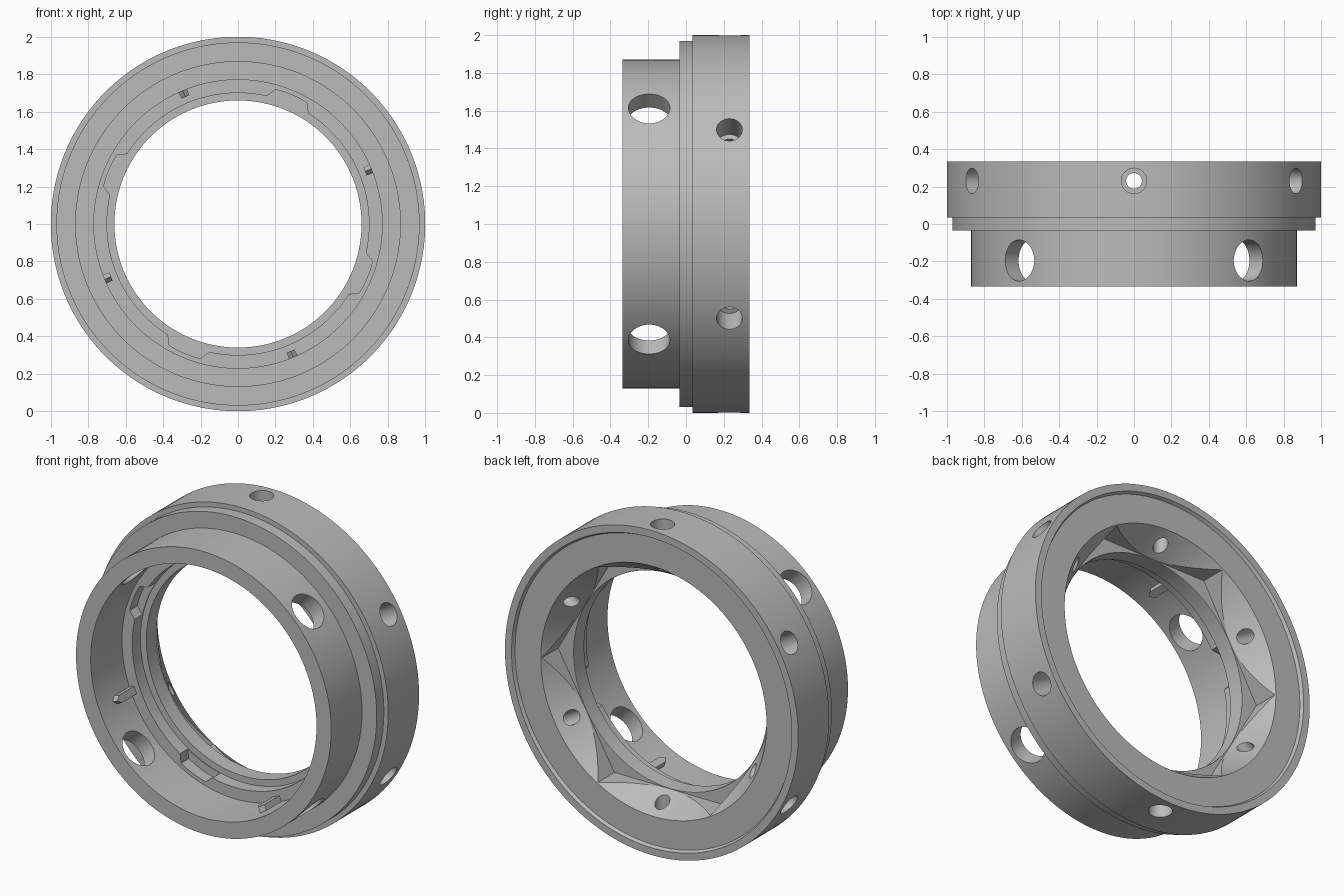
import bpy, bmesh, math
from math import radians, sin, cos, tau

cube = bpy.data.objects.get("Cube")
if cube:
    bpy.data.objects.remove(cube, do_unlink=True)

grey = bpy.data.materials.new("machined_grey")
grey.use_nodes = True
grey.diffuse_color = (0.5, 0.5, 0.5, 1)
grey.node_tree.nodes["Principled BSDF"].inputs["Base Color"].default_value = (0.5, 0.5, 0.5, 1)


def polar(angle, r, y):
    """Point around the ring axis, angle in degrees from the top."""
    a = radians(angle)
    return (r * sin(a), y, 1 + r * cos(a))


def finish(bm, name):
    bmesh.ops.recalc_face_normals(bm, faces=bm.faces)
    mesh = bpy.data.meshes.new(name)
    bm.to_mesh(mesh)
    bm.free()
    obj = bpy.data.objects.new(name, mesh)
    bpy.context.collection.objects.link(obj)
    mesh.materials.append(grey)
    return obj


def loft(bm, loops, closed=False):
    """Skin a list of equal point loops, capping the ends unless closed."""
    rings = [[bm.verts.new(p) for p in loop] for loop in loops]
    n = len(rings[0])
    pairs = list(zip(rings, rings[1:]))
    if closed:
        pairs.append((rings[-1], rings[0]))
    else:
        bm.faces.new(rings[0])
        bm.faces.new(rings[-1])
    for a, b in pairs:
        for i in range(n):
            j = (i + 1) % n
            bm.faces.new((a[i], a[j], b[j], b[i]))


def radial_hole(bm, angle, y, profile, segments=40):
    """Round plug pointing at the ring axis; profile is (distance, radius)."""
    a = radians(angle)
    loops = []
    for d, r in profile:
        loop = []
        for i in range(segments):
            t = tau * i / segments
            u = r * cos(t)
            loop.append((d * sin(a) + u * cos(a), y + r * sin(t), 1 + d * cos(a) - u * sin(a)))
        loops.append(loop)
    loft(bm, loops)


# Turned body: (radius, y) section swept around the axis
section = [
    (0.87, -0.335), (0.87, -0.035), (0.97, -0.035), (0.97, 0.035),
    (1.0, 0.035), (1.0, 0.335), (0.955, 0.335), (0.945, 0.315),
    (0.77, 0.315), (0.66, 0.148), (0.66, 0.05), (0.70, 0.05),
    (0.70, -0.03), (0.77, -0.03), (0.77, -0.335),
]
SEG = 128
bm = bmesh.new()
loft(bm, [[polar(360 * (i + 0.5) / SEG, r, y) for r, y in section] for i in range(SEG)], closed=True)
body = finish(bm, "adapter_ring")

cutters = []

# Hexagonal socket at the back
bm = bmesh.new()
loft(bm, [[polar(30 + 60 * i, 0.664 / cos(radians(30)), y) for i in range(6)] for y in (0.15, 0.4)])
cutters.append(finish(bm, "hex_socket_cutter"))

# Four large access holes in the front sleeve
bm = bmesh.new()
for k in range(4):
    radial_hole(bm, 45 + 90 * k, -0.195, [(0.72, 0.11), (0.95, 0.11)])
cutters.append(finish(bm, "access_hole_cutter"))

# Six counterbored screw holes in the rear band
bm = bmesh.new()
for k in range(6):
    radial_hole(bm, 60 * k, 0.23, [(0.6, 0.042), (0.83, 0.042), (0.83, 0.068), (1.05, 0.068)])
cutters.append(finish(bm, "screw_hole_cutter"))

# Four flared notches in the inner lip
bm = bmesh.new()
for k in range(4):
    mid = 22.5 + 90 * k
    outline = [(-10.5, 0.68), (-9.8, 0.70), (-7, 0.745), (-3.5, 0.747), (0, 0.747),
               (3.5, 0.747), (7, 0.745), (9.8, 0.70), (10.5, 0.68)]
    loft(bm, [[polar(mid + a, r, y) for a, r in outline] for y in (-0.06, 0.045)])
cutters.append(finish(bm, "notch_cutter"))

for cutter in cutters:
    cutter.hide_render = True
    mod = body.modifiers.new(cutter.name, 'BOOLEAN')
    mod.operation = 'DIFFERENCE'
    mod.solver = 'EXACT'
    mod.object = cutter

# Bake the cuts and drop the cutters
bpy.ops.object.select_all(action='DESELECT')
body.select_set(True)
bpy.context.view_layer.objects.active = body
for mod in list(body.modifiers):
    bpy.ops.object.modifier_apply(modifier=mod.name)
for cutter in cutters:
    bpy.data.objects.remove(cutter, do_unlink=True)
bpy.ops.object.shade_smooth_by_angle(angle=radians(25))

# Four pointed locating keys on the bore wall
bm = bmesh.new()
for k in range(4):
    mid = -22.5 + 90 * k
    outline = [(-1.8, -0.025), (-1.8, -0.175), (0, -0.205), (1.8, -0.175), (1.8, -0.025)]
    loft(bm, [[polar(mid + a, r, y) for a, y in outline] for r in (0.735, 0.78)])
finish(bm, "locating_keys")
